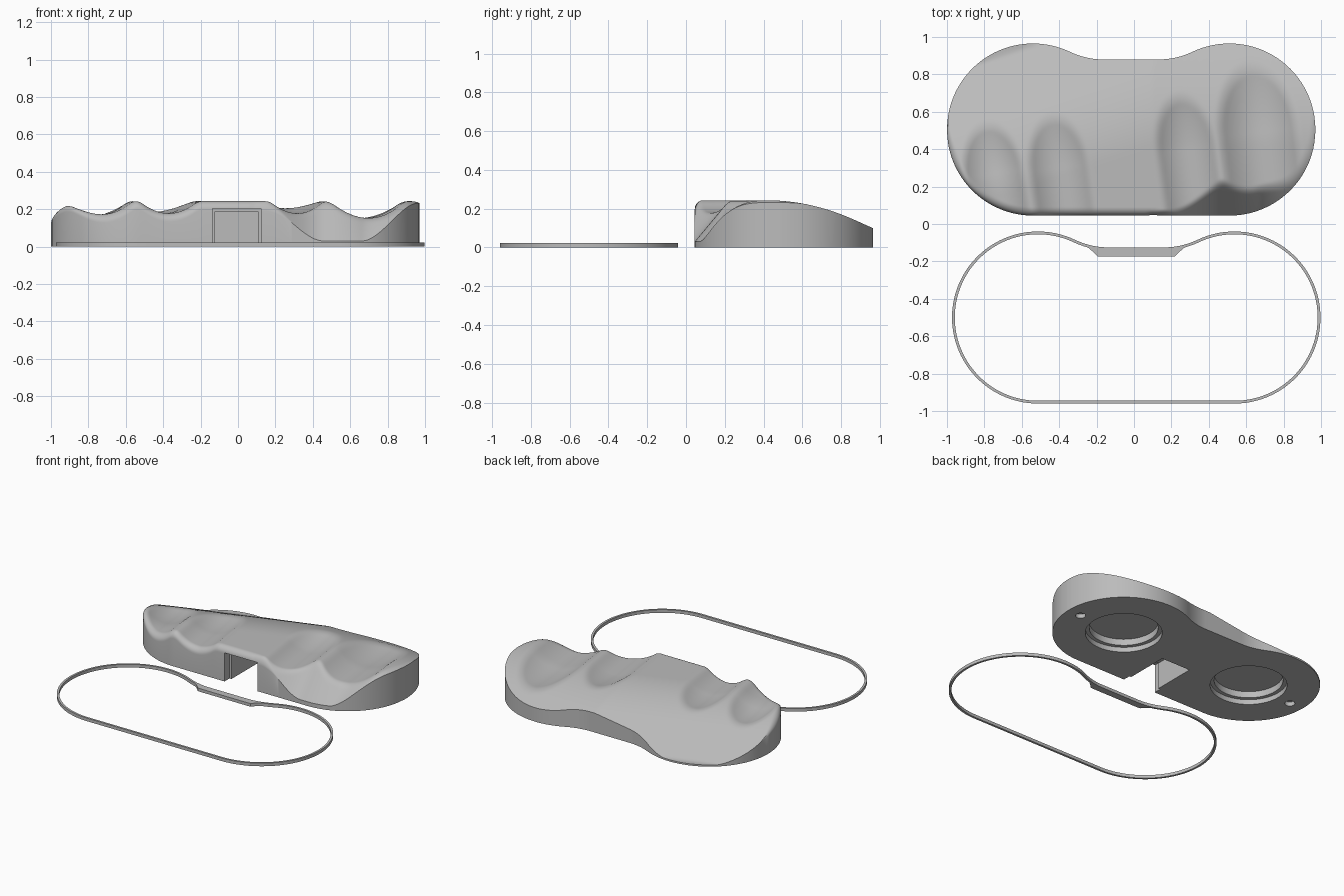
import bpy, bmesh, math
from mathutils import Vector

if "Cube" in bpy.data.objects:
    bpy.data.objects.remove(bpy.data.objects["Cube"])

grey = bpy.data.materials.new("plain grey")
grey.use_nodes = True
tone = (0.5, 0.5, 0.5, 1)
grey.diffuse_color = tone
grey.node_tree.nodes["Principled BSDF"].inputs["Base Color"].default_value = tone

R, C = 0.46, 0.525            # end radius, half distance between end centres
CX, CY = -0.015, 0.505        # body centre
COLS, ROWS = 180, 80


def front_y(u):
    """Front half of the outline, relative to its centre."""
    return -math.sqrt(max(0, R * R - max(0, abs(u) - C) ** 2))


def back_y(u):
    """Back half: round lobes joined by a soft waist."""
    a = abs(u)
    if a < 0.152:
        return 0.375
    if a < 0.33:
        return 0.375 + 0.0416 * ((a - 0.152) / 0.178) ** 2
    return math.sqrt(max(0, R * R - (a - C) ** 2))


def smoothstep(a, b, x):
    t = min(1, max(0, (x - a) / (b - a)))
    return t * t * (3 - 2 * t)


def smooth_min(a, b, k):
    h = max(k - abs(a - b), 0) / k
    return min(a, b) - h * h * k / 4


# finger grooves: centre x, centre y, half width, half length, tilt, depth
GROOVES = [(-0.75, 0.27, 0.155, 0.26, 0.16, 0.07),
           (-0.40, 0.30, 0.155, 0.27, 0.14, 0.065),
           (0.28, 0.40, 0.155, 0.28, 0.14, 0.065),
           (0.665, 0.49, 0.205, 0.35, 0.12, 0.09)]


def top_z(x, y):
    # crowned palm surface, falling away to the back and toward one end
    d = max(0, y + 0.33 * max(0, 0.1 - x) - 0.42)
    drop = 0.5 * d * d if d < 0.45 else 0.101 + 0.45 * (d - 0.45)
    z = 0.243 - drop
    # open-ended scoops
    for gx, gy, w, l, tilt, depth in GROOVES:
        dx, dy = x - gx, y - gy
        a = dx * math.cos(tilt) + dy * math.sin(tilt)
        b = dy * math.cos(tilt) - dx * math.sin(tilt)
        q = (a / w) ** 2 + (max(0, b) / l) ** 2
        if q < 1.3:
            z -= depth * (1 - q if q < 0.8 else (1.3 - q) ** 2 * 0.8)
    # distance in from the front edge
    u, v = x - CX, y - CY
    over = max(0, abs(u) - C)
    edge = R - math.hypot(over, v) if v < 0 else R - over
    # steep thumb slope on the front of one lobe
    low = 0.24 - 0.21 * smoothstep(0.1, 0.46, x) + 0.21 * smoothstep(0.66, 0.98, x)
    if x > 0.08:
        z = smooth_min(z, low + 1.2 * max(0, edge), 0.03)
    # rounded front rim
    r = 0.045 * (1 - smoothstep(0.1, 0.3, x)) * (1 - smoothstep(-0.15, 0.12, v))
    if edge < r:
        z -= r - math.sqrt(max(0, r * r - (r - max(0, edge)) ** 2))
    return max(0.012, z)


def make_object(name, bm):
    bmesh.ops.recalc_face_normals(bm, faces=bm.faces)
    mesh = bpy.data.meshes.new(name)
    bm.to_mesh(mesh)
    bm.free()
    mesh.materials.append(grey)
    obj = bpy.data.objects.new(name, mesh)
    bpy.context.collection.objects.link(obj)
    return obj


def activate(obj):
    bpy.ops.object.select_all(action='DESELECT')
    obj.select_set(True)
    bpy.context.view_layer.objects.active = obj


# Grip body: contoured top, upright walls, flat base
bm = bmesh.new()
grid = []
for i in range(COLS + 1):
    s = 2 * i / COLS - 1
    blend = 0.5 * s + 0.5 * math.sin(s * math.pi / 2)
    u = (R + C) * 0.9998 * blend if abs(s) < 1 else (R + C) * 0.9998 * s
    lo, hi = front_y(u), back_y(u)
    col = []
    for j in range(ROWS + 1):
        v = lo + (hi - lo) * (j / ROWS) ** 1.5
        col.append(bm.verts.new((CX + u, CY + v, top_z(CX + u, CY + v))))
    grid.append(col)
for a, b in zip(grid, grid[1:]):
    for j in range(ROWS):
        bm.faces.new((a[j], b[j], b[j + 1], a[j + 1]))
rim = [c[0] for c in grid] + grid[-1][1:] + [c[-1] for c in grid[-2::-1]] + grid[0][-2:0:-1]
base = [bm.verts.new((v.co.x, v.co.y, 0)) for v in rim]
for k in range(len(rim)):
    n = (k + 1) % len(rim)
    bm.faces.new((rim[k], base[k], base[n], rim[n]))
bm.faces.new(base[::-1])
body = make_object("grip_body", bm)


def cut(make):
    """Subtract a temporary shape from the body."""
    cutter_bm = bmesh.new()
    make(cutter_bm)
    cutter = make_object("cutter", cutter_bm)
    cutter.hide_render = True
    activate(body)
    mod = body.modifiers.new("cut", 'BOOLEAN')
    mod.operation, mod.solver, mod.object = 'DIFFERENCE', 'EXACT', cutter
    bpy.ops.object.modifier_apply(modifier=mod.name)
    bpy.data.objects.remove(cutter)


def box(x0, x1, y0, y1, z0, z1):
    def make(b):
        bmesh.ops.create_cube(b, size=1)
        for v in b.verts:
            v.co = Vector((x1 if v.co.x > 0 else x0, y1 if v.co.y > 0 else y0,
                           z1 if v.co.z > 0 else z0))
    return make


def round_hole(x, y, radius, depth):
    def make(b):
        bmesh.ops.create_cone(b, cap_ends=True, segments=64, radius1=radius,
                              radius2=radius, depth=2 * depth)
        bmesh.ops.translate(b, verts=b.verts, vec=(x, y, 0))
    return make


# Front notch with a shallow step, stepped round pockets, small pin holes
cut(box(-0.122, 0.107, -0.1, 0.41, -0.1, 0.188))
cut(box(-0.137, 0.122, -0.1, 0.10, -0.1, 0.203))
for side in (-1, 1):
    cx = CX + side * C
    cut(round_hole(cx, CY, 0.222, 0.08))
    cut(round_hole(cx, CY, 0.248, 0.035))
    cut(round_hole(CX + side * 0.88, CY - 0.01, 0.033, 0.03))

# Thin loop with a thickened bar at the waist
RX, RY, H, W = 0.012, -0.5, 0.022, 0.015
us = [-(R + C) * math.cos(math.pi * i / 120) for i in range(121)]
loop = [Vector((u, front_y(u))) for u in us] + [Vector((u, back_y(u))) for u in us[-2:0:-1]]
bm = bmesh.new()
rings = []
for k, p in enumerate(loop):
    t = (loop[(k + 1) % len(loop)] - loop[k - 1]).normalized()
    q = p + Vector((-t.y, t.x)) * W
    if q.y > 0 and abs(q.x) < 0.4:
        q.y = min(q.y, 0.325 + max(0, abs(q.x) - 0.205))
    rings.append([bm.verts.new((RX + c.x, RY + c.y, z))
                  for c, z in ((p, 0), (p, H), (q, H), (q, 0))])
for k in range(len(rings)):
    a, b = rings[k], rings[(k + 1) % len(rings)]
    for j in range(4):
        bm.faces.new((a[j], b[j], b[(j + 1) % 4], a[(j + 1) % 4]))
band = make_object("base_loop", bm)

for obj in (body, band):
    activate(obj)
    bpy.ops.object.shade_smooth_by_angle(angle=math.radians(32))
